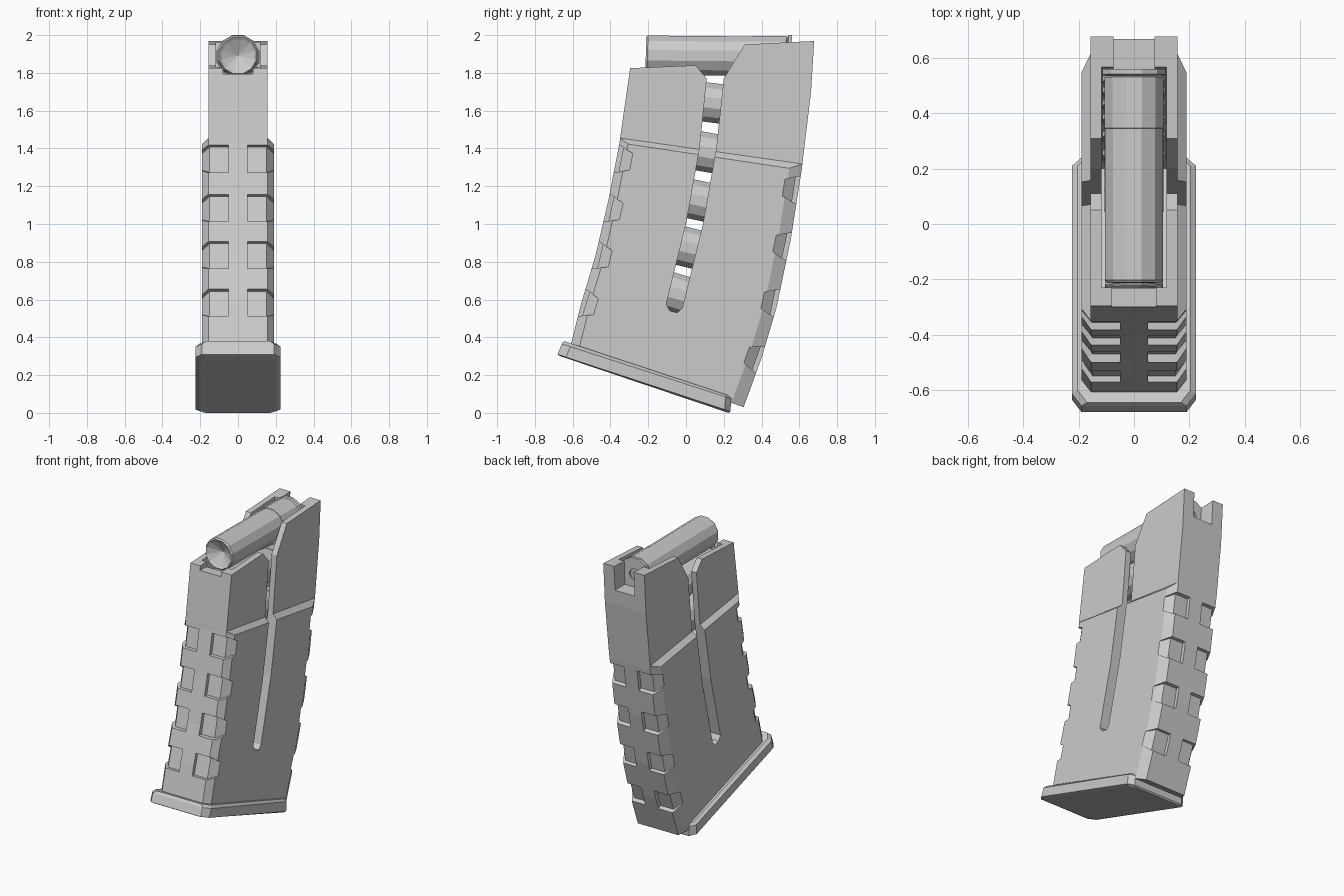
import bpy, bmesh, math
from mathutils import Vector, Matrix

if "Cube" in bpy.data.objects:
    bpy.data.objects.remove(bpy.data.objects["Cube"])


def finish(bm, name):
    bmesh.ops.remove_doubles(bm, verts=bm.verts, dist=1e-4)
    bmesh.ops.recalc_face_normals(bm, faces=bm.faces)
    me = bpy.data.meshes.new(name)
    bm.to_mesh(me)
    bm.free()
    ob = bpy.data.objects.new(name, me)
    bpy.context.collection.objects.link(ob)
    return ob


def skin(name, rings):
    """Closed solid through a list of equal-length point rings."""
    bm = bmesh.new()
    vs = [[bm.verts.new(p) for p in r] for r in rings]
    n = len(vs[0])
    for a, b in zip(vs, vs[1:]):
        for i in range(n):
            bm.faces.new((a[i], a[(i + 1) % n], b[(i + 1) % n], b[i]))
    bm.faces.new(vs[0])
    bm.faces.new(vs[-1])
    return finish(bm, name)


def ring(f, r, w, cx=0.0, cf=0.0, cr=0.0):
    """Corner-cut section between front point f and rear point r (y, z)."""
    F, R = Vector((0, *f)), Vector((0, *r))
    L = R.y - F.y
    half = [(w - cx, 0), (w, cf / L), (w, 1 - cr / L), (w - cx, 1)]
    pts = half + [(-x, t) for x, t in reversed(half)]
    return [F.lerp(R, t) + Vector((x, 0, 0)) for x, t in pts]


def prism(name, prof, w):
    return skin(name, [[(x, y, z) for y, z in prof] for x in (-w, w)])


def cut(ob, tool):
    tool.hide_render = True
    m = ob.modifiers.new("cut", 'BOOLEAN')
    m.operation, m.solver, m.object = 'DIFFERENCE', 'EXACT', tool
    bpy.context.view_layer.objects.active = ob
    bpy.ops.object.modifier_apply(modifier=m.name)
    bpy.data.objects.remove(tool)


# curved body: matching front and rear edge points
front = [(-.61, .36), (-.555, .58), (-.48, .83), (-.41, 1.13), (-.352, 1.43),
         (-.349, 1.455), (-.295, 1.83), (-.27, 2.05)]
rear = [(.305, .03), (.40, .29), (.48, .56), (.555, .92), (.612, 1.285),
        (.616, 1.318), (.662, 1.70), (.682, 2.02)]
body = skin("magazine_body", [
    ring(f, r, .19, .035, .045, .065) if i < 5 else ring(f, r, .157)
    for i, (f, r) in enumerate(zip(front, rear))])

# hollow inside
inner = []
for i, (f, r) in enumerate(zip(front, rear)):
    F, R = Vector(f), Vector(r)
    up = .05 if i == 0 else .15 if i == 7 else 0
    inner.append(ring((F.x + .065, F.y - .02 + up), (R.x - .105, R.y + .03 + up), .117))
cut(body, skin("cavity", inner))

# stepped top and the curved viewing slot
cut(body, prism("top_and_slot", [
    (-.5, 1.815), (-.295, 1.825), (.05, 1.84), (.11, 1.77), (.072, 1.4), (.0, 1.0),
    (-.105, .575), (-.085, .54), (-.045, .53), (-.02, .555), (.09, 1.0), (.16, 1.4),
    (.2, 1.77), (.31, 1.95), (.8, 1.975), (.8, 2.4), (-.5, 2.4)], .4))

# front and rear lip notches
cut(body, prism("front_notch", [(-.4, 1.795), (-.2, 1.795), (-.2, 2.2), (-.4, 2.2)], .08))
cut(body, prism("rear_notch", [(.45, 1.80), (.8, 1.80), (.8, 2.2), (.45, 2.2)], .075))


# grip recesses wrapping each vertical corner
def edge_at(pts, z):
    for a, b in zip(pts, pts[1:]):
        if a[1] <= z <= b[1]:
            A, B = Vector(a), Vector(b)
            return A.lerp(B, (z - a[1]) / (b[1] - a[1])), (B - A).normalized()


def grip(pts, z, inward, side):
    p, t = edge_at(pts, z)
    n = Vector((t.y, -t.x)) * inward
    plan = [(.05, -.05, .085), (.05, .025, .068), (.15, .025, .068),
            (.19, .08, .045), (.25, .16, .02), (.25, -.05, .085)]
    rings = []
    for s in (-1, 1):
        rings.append([(side * x, *(p + n * d + t * (s * h))) for x, d, h in plan])
    tool = skin("grip_cutter", rings)
    bm = bmesh.new()
    bm.from_mesh(tool.data)
    bmesh.ops.triangulate(bm, faces=bm.faces)
    bm.to_mesh(tool.data)
    bm.free()
    cut(body, tool)


for side in (-1, 1):
    for z in (1.345, 1.085, .835, .585):
        grip(front, z, 1, side)
    for z in (1.18, .88, .58, .28):
        grip(rear, z, -1, side)

# base plate
skin("base_plate", [
    ring((-.665, .30), (.225, .0), .205, .035, .045, .03),
    ring((-.68, .31), (.235, .008), .225, .035, .045, .03),
    ring((-.658, .365), (.24, .075), .225, .035, .045, .03),
    ring((-.645, .38), (.24, .088), .205, .035, .045, .03)])


# twelve-sided shells: folded front end, rimmed rear with a primer dimple
def shell(name, y, z, tilt):
    prof = [(0, -.335), (.085, -.378), (.1, -.388), (.108, -.378), (.108, .17),
            (.111, .172), (.111, .355), (.104, .36), (.117, .366), (.117, .385),
            (.04, .385), (.04, .375), (0, .375)]
    bm = bmesh.new()
    rot = Matrix.Translation((0, y, z)) @ Matrix.Rotation(math.radians(-tilt), 4, 'X')
    N = 12
    vs = [[bm.verts.new(rot @ Vector((r * math.cos(a), d, r * math.sin(a))))
           for a in [2 * math.pi * (k + .5) / N for k in range(N)]] for r, d in prof]
    for a, b in zip(vs, vs[1:]):
        for i in range(N):
            bm.faces.new((a[i], a[(i + 1) % N], b[(i + 1) % N], b[i]))
    finish(bm, name)


stack = [(.175, 1.89, .5), (.15, 1.64, 7), (.11, 1.38, 10), (.065, 1.125, 12),
         (.015, .875, 14), (-.045, .63, 16), (-.11, .385, 18)]
for i, s in enumerate(stack):
    shell(f"shell_{i + 1}", *s)
